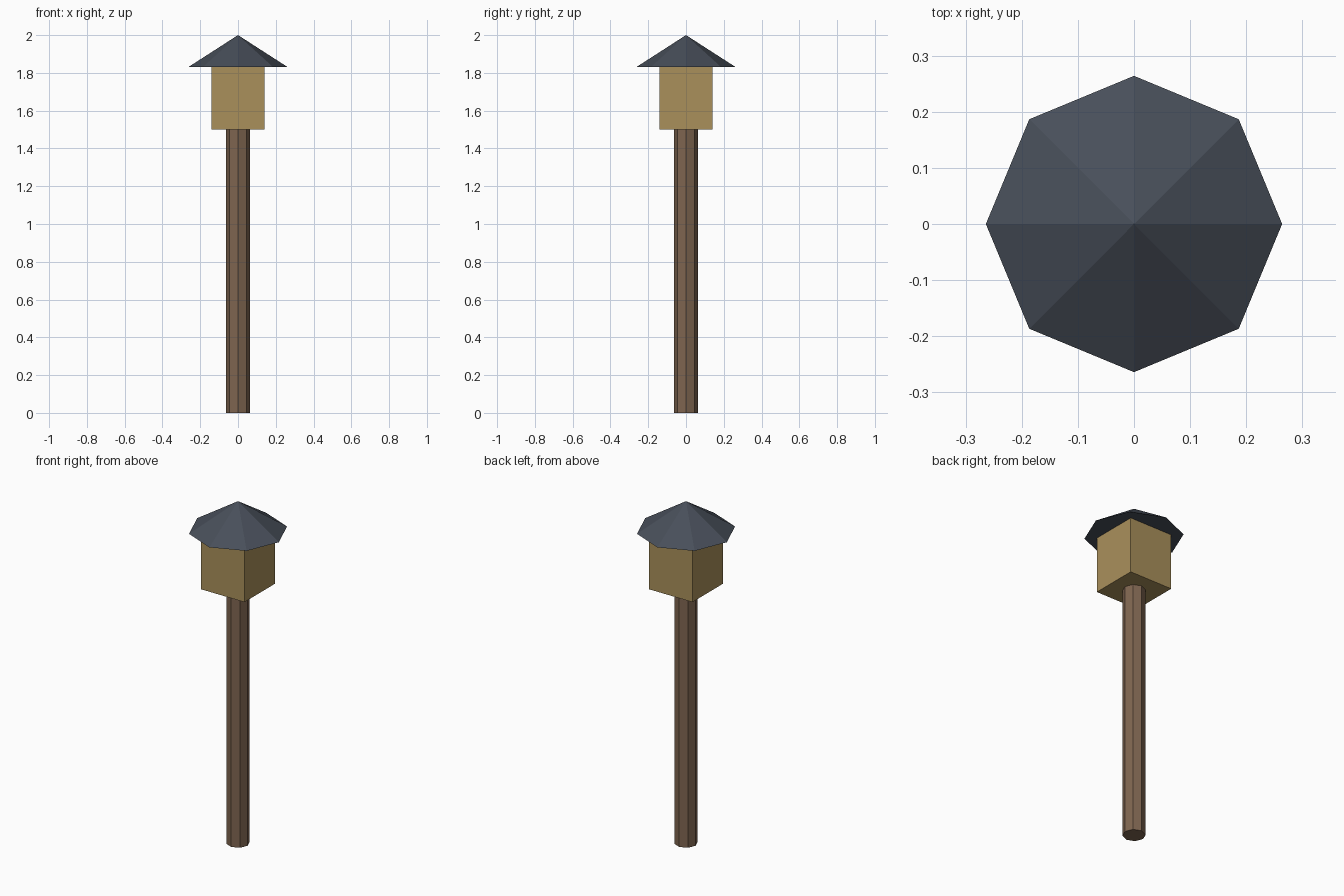
import bpy
import math

if "Cube" in bpy.data.objects:
    bpy.data.objects.remove(bpy.data.objects["Cube"])


def material(name, rgb):
    m = bpy.data.materials.new(name)
    m.diffuse_color = (*rgb, 1.0)
    m.use_nodes = True
    m.node_tree.nodes["Principled BSDF"].inputs["Base Color"].default_value = m.diffuse_color
    return m


def finish(name, mat):
    ob = bpy.context.object
    ob.name = name
    ob.data.materials.append(mat)
    return ob


wood = material("brown wood", (0.21, 0.13, 0.08))
glow = material("dull amber", (0.40, 0.28, 0.105))
slate = material("dark slate", (0.065, 0.078, 0.102))

# Eight-sided post
bpy.ops.mesh.primitive_cylinder_add(vertices=8, radius=0.0625, depth=1.5,
                                    location=(0, 0, 0.75))
finish("post", wood)

# Square lamp housing
bpy.ops.mesh.primitive_cube_add(size=1, location=(0, 0, 1.665))
housing = finish("lamp_housing", glow)
housing.scale = (0.28, 0.28, 0.33)

# Eight-sided pointed roof
bpy.ops.mesh.primitive_cone_add(vertices=8, radius1=0.264, radius2=0, depth=0.17,
                                location=(0, 0, 1.915))
finish("roof", slate)
